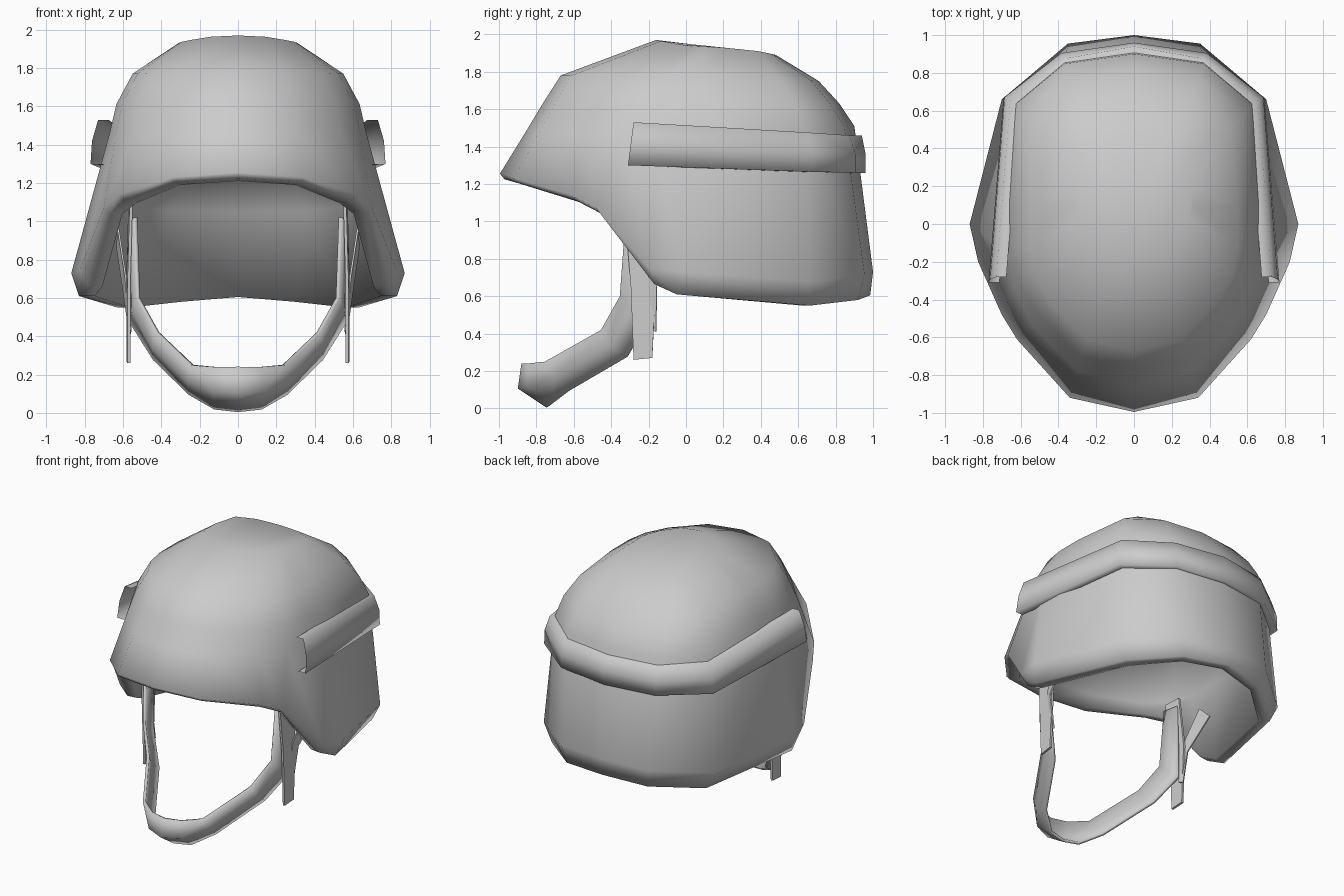
import bpy, bmesh, math

if "Cube" in bpy.data.objects:
    bpy.data.objects.remove(bpy.data.objects["Cube"])


def loft(name, rows, cap_rows=False, thick=0, angle=60):
    """Loft half rows (x >= 0), mirror them across x, thicken and shade."""
    bm = bmesh.new()
    v = [[bm.verts.new(p) for p in r] for r in rows]
    for a, b in zip(v, v[1:]):
        for i in range(len(a) - 1):
            bm.faces.new((a[i], a[i + 1], b[i + 1], b[i]))
    if cap_rows:                       # grid-like fill of first and last ring
        for r in (v[0], v[-1]):
            n = len(r) - 1
            m = n // 2
            for i in range(m - 1):
                bm.faces.new((r[i], r[i + 1], r[n - i - 1], r[n - i]))
            bm.faces.new((r[m - 1], r[m], r[m + 1]))
    bmesh.ops.mirror(bm, geom=bm.verts[:] + bm.edges[:] + bm.faces[:],
                     axis='X', merge_dist=0.001)
    bmesh.ops.remove_doubles(bm, verts=bm.verts[:], dist=0.0005)
    bmesh.ops.recalc_face_normals(bm, faces=bm.faces[:])
    me = bpy.data.meshes.new(name)
    bm.to_mesh(me)
    bm.free()
    ob = bpy.data.objects.new(name, me)
    bpy.context.collection.objects.link(ob)
    bpy.ops.object.select_all(action='DESELECT')
    ob.select_set(True)
    bpy.context.view_layer.objects.active = ob
    if thick:
        m = ob.modifiers.new("thickness", 'SOLIDIFY')
        m.thickness, m.offset = thick, 0
        bpy.ops.object.modifier_apply(modifier=m.name)
    bpy.ops.object.shade_smooth_by_angle(angle=math.radians(angle))
    return ob


# Unit half outline of the dome, front centre to rear centre
OUTLINE = [(0, -1), (.45, -.92), (.80, -.64), (.95, -.42), (1, -.2),
           (1, .1), (.93, .7), (.55, .94), (0, 1)]


def ring(w, yf, yb, zf, zs, zb):
    pts = []
    for ux, uy in OUTLINE:
        y = (yf + yb) / 2 + uy * (yb - yf) / 2
        pts.append((w * ux, y, zs + ((zf if uy < 0 else zb) - zs) * uy * uy))
    return pts


# Helmet shell: crown rings, brim edge, rolled lip, then the shallow lining
dome = [ring(.31, -.16, .48, 1.97, 1.93, 1.89),
        ring(.55, -.67, .71, 1.78, 1.77, 1.75),
        ring(.635, -.76, .82, 1.64, 1.61, 1.63),
        ring(.67, -.85, .90, 1.49, 1.46, 1.51)]
rim = [(0, -.995, 1.255), (.34, -.92, 1.23), (.62, -.61, 1.14),
       (.70, -.48, 1.07), (.825, -.2, .75), (.87, 0, .73),
       (.70, .66, .68), (.35, .955, .715), (0, 1, .73)]
lip = [(0, -.97, 1.225), (.33, -.9, 1.205), (.59, -.585, 1.11),
       (.67, -.45, 1.04), (.785, -.17, .665), (.83, -.05, .61),
       (.63, .665, .55), (.33, .92, .58), (0, .985, .605)]
inner_lip = [(x * .9, y * .93, z - (.015 if y < -.5 else 0)) for x, y, z in lip]
lining = [ring(.64, -.82, .82, 1.27, 1.10, 1.05),
          ring(.42, -.50, .55, 1.38, 1.36, 1.33)]
loft("helmet_shell", dome + [rim, lip, inner_lip] + lining, cap_rows=True, angle=110)

# Raised band around the sides and back, open towards the shell
top = [(.73, -.28, 1.53), (.655, .655, 1.475), (.37, .875, 1.46), (0, .94, 1.46)]
mid = [(.762, -.295, 1.42), (.685, .672, 1.37), (.385, .905, 1.36), (0, .96, 1.36)]
low = [(.77, -.31, 1.30), (.69, .67, 1.265), (.385, .905, 1.26), (0, .96, 1.26)]


def inset(row):
    return [(x * .925, y - (.045 if y > 0 else 0), z) for x, y, z in row]


loft("rear_band", [inset(top), top, mid, low, inset(low)], angle=110)

# Chin strap, widening into a cup at the front
strap_top = [(.535, -.32, 1.02), (.52, -.35, .60), (.42, -.45, .42),
             (.24, -.75, .25), (.12, -.84, .24), (0, -.87, .24)]
strap_mid = [(.55, -.27, 1.02), (.545, -.28, .53), (.44, -.40, .34),
             (.26, -.70, .17), (.13, -.84, .12), (0, -.89, .11)]
strap_low = [(.56, -.21, 1.02), (.555, -.2, .47), (.435, -.31, .28),
             (.25, -.62, .10), (.12, -.72, .025), (0, -.74, .012)]
loft("chin_strap", [strap_top, strap_mid, strap_low], thick=.02, angle=110)

# Loose strap ends hanging beside the chin strap
loft("hanging_strap",
     [[(.57, -.28, .26), (.57, -.295, .65), (.558, -.33, 1.08)],
      [(.575, -.18, .27), (.575, -.16, .70), (.565, -.2, 1.08)]], thick=.016)

# Short rear straps running back up into the lining
loft("rear_strap",
     [[(.56, -.20, .43), (.585, -.20, .70), (.625, -.06, .96)],
      [(.565, -.16, .41), (.60, -.155, .66), (.63, .04, .86)]], thick=.01)
